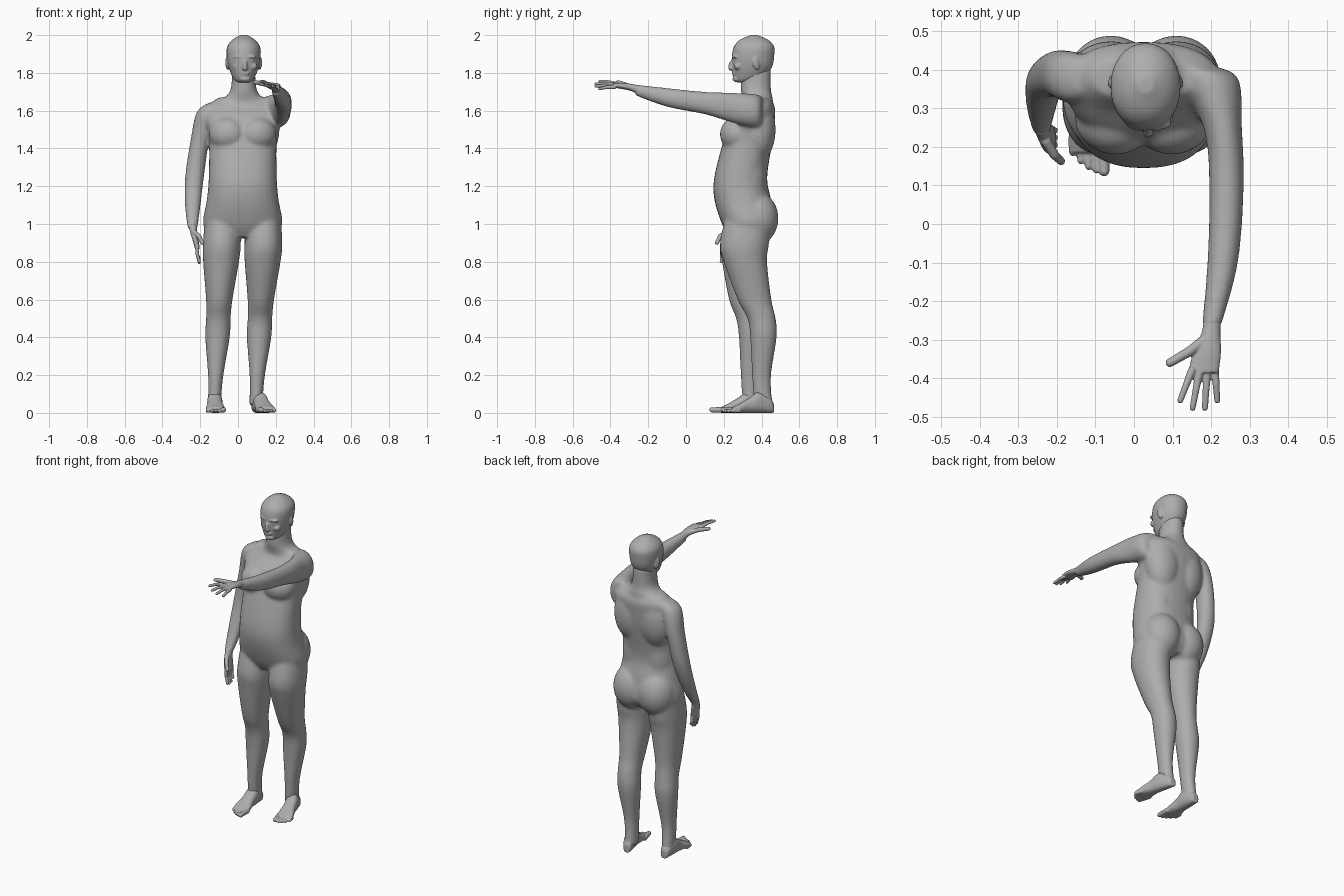
import bpy
import bmesh
import math
from mathutils import Matrix, Vector

cube = bpy.data.objects.get("Cube")
if cube:
    bpy.data.objects.remove(cube, do_unlink=True)

skin = bpy.data.materials.new("grey skin")
skin.use_nodes = True
grey = (.42, .42, .42, 1)
skin.diffuse_color = grey
skin.node_tree.nodes["Principled BSDF"].inputs["Base Color"].default_value = grey


def smooth_rows(rows, steps):
    """Catmull-Rom interpolation of whole section rows."""
    rows = [Vector(row) for row in rows]
    result = []
    for before, start, end, after in zip(rows[:1] + rows, rows, rows[1:], rows[2:] + rows[-1:]):
        slope_in = (end - before) / 2
        slope_out = (after - start) / 2
        for step in range(steps):
            t = step / steps
            ease = t * t * (3 - 2 * t)
            result.append(start.lerp(end, ease) + slope_in * t * (1 - t) ** 2
                          - slope_out * t * t * (1 - t))
    return result + [rows[-1]]


def signed_power(value, power):
    return math.copysign(abs(value) ** (2 / power), value)


def loft(bm, rows, along_y=False, power=2.1, sides=28, steps=5):
    """Rows hold x, y, z, half width and half depth (half height along y)."""
    rings = []
    for x, y, z, width, depth in smooth_rows(rows, steps):
        ring = []
        for i in range(sides):
            angle = math.tau * i / sides
            u = signed_power(math.cos(angle), power) * width
            v = signed_power(math.sin(angle), power) * depth
            position = (x + u, y, z + v) if along_y else (x + u, y + v, z)
            ring.append(bm.verts.new(position))
        rings.append(ring)
    for low, high in zip(rings, rings[1:]):
        for i in range(sides):
            j = (i + 1) % sides
            bm.faces.new((low[i], low[j], high[j], high[i]))
    bm.faces.new(rings[0])
    bm.faces.new(rings[-1])


def ball(bm, centre, radii, turn=0, tilt=0):
    matrix = (Matrix.Translation(centre) @ Matrix.Rotation(turn, 4, "Z")
              @ Matrix.Rotation(tilt, 4, "X") @ Matrix.Diagonal((*radii, 1)))
    bmesh.ops.create_uvsphere(bm, u_segments=24, v_segments=14, radius=1, matrix=matrix)


def digit(bm, points, radius):
    """A finger or toe: a chain of tapered segments with rounded joints."""
    points = [Vector(point) for point in points]
    for start, end in zip(points, points[1:]):
        direction = end - start
        narrow = radius * .87
        rotation = direction.to_track_quat("Z", "Y").to_matrix().to_4x4()
        bmesh.ops.create_cone(bm, cap_ends=True, segments=14, radius1=radius, radius2=narrow,
                              depth=direction.length,
                              matrix=Matrix.Translation((start + end) / 2) @ rotation)
        ball(bm, start, [radius] * 3)
        ball(bm, end, [narrow] * 3)
        radius = narrow


def finish(bm, name, voxel, smoothing):
    """Fuse the overlapping volumes of a part into one smooth surface."""
    bmesh.ops.recalc_face_normals(bm, faces=bm.faces)
    mesh = bpy.data.meshes.new(name)
    bm.to_mesh(mesh)
    bm.free()
    mesh.materials.append(skin)
    part = bpy.data.objects.new(name, mesh)
    bpy.context.collection.objects.link(part)
    fuse = part.modifiers.new("fuse", "REMESH")
    fuse.mode = "VOXEL"
    fuse.voxel_size = voxel
    fuse.use_smooth_shade = True
    soften = part.modifiers.new("soften", "SMOOTH")
    soften.factor = .5
    soften.iterations = smoothing


middle = .025
body = bmesh.new()

# Trunk
trunk = [(.33, .93, .16, .1), (.33, 1, .21, .14), (.3, 1.13, .19, .15), (.29, 1.25, .18, .14),
         (.33, 1.45, .18, .13), (.35, 1.55, .2, .12), (.38, 1.62, .19, .09), (.38, 1.67, .13, .06)]
loft(body, [(middle, *row) for row in trunk], power=2.3)

# Neck sloping out into the shoulders
loft(body, [(.03, .38, 1.6, .17, .08), (.03, .38, 1.66, .11, .08), (.03, .37, 1.71, .07, .08),
            (.03, .37, 1.82, .06, .08)])

# Leg sections: depth position, height, half width, half depth
leg = [(.33, 1.04, .09, .12), (.31, .9, .1, .13), (.31, .8, .095, .115), (.34, .6, .07, .09),
       (.37, .5, .065, .075), (.38, .4, .065, .07), (.37, .19, .04, .05), (.38, .04, .035, .05)]
# Foot sections: distance from heel, half width, height
foot = [(0, .02, .05), (.02, .03, .08), (.08, .04, .11), (.13, .04, .08), (.18, .05, .05),
        (.22, .05, .03)]

for side, label in ((-1, "right"), (1, "left")):
    # Chest, shoulder blade, buttock and flank
    ball(body, (middle + side * .08, .265, 1.475), (.1, .085, .09), turn=side * .25)
    ball(body, (middle + side * .085, .385, 1.5), (.11, .09, .17))
    ball(body, (middle + side * .085, .375, 1.03), (.115, .115, .14))
    ball(body, (middle + side * .07, .33, 1.25), (.1, .095, .25))

    # Leg, leaning sideways and striding apart below the hip
    rows = []
    for y, z, width, depth in leg:
        stride = min(max((.85 - z) * 3, 0), 1)
        rows.append((middle + side * .11 - max(.9 - z, 0) * .047,
                     y + side * .03 * stride, z, width, depth))
    loft(body, rows)

    # Foot, turned outwards on the left
    heel = Vector((rows[-1][0], rows[-1][1] + .055, 0))
    turned = .145 + .115 * side
    sole = bmesh.new()
    loft(sole, [(heel.x + turned * reach, heel.y - reach, height / 2, width, height / 2)
                for reach, width, height in foot], along_y=True, power=2.3)
    for i in range(5):
        radius = .011 if i else .016
        across = heel.x + side * (i - 2) * .02
        toe = []
        for reach in (.2 - .004 * i, .268 - .003 * i * i):
            toe.append((across + turned * reach, heel.y - reach, radius))
        digit(sole, toe, radius)
    finish(sole, label + "_foot", .004, 5)

# Lowered right arm
loft(body, [(-.13, .38, 1.64, .03, .04), (-.16, .38, 1.59, .06, .065), (-.2, .39, 1.45, .05, .06),
            (-.23, .37, 1.25, .05, .05), (-.24, .31, 1.08, .04, .04), (-.24, .25, .97, .025, .03)])

# Raised left arm
loft(body, [(.13, .41, 1.59, .06, .07), (.19, .38, 1.595, .08, .09), (.23, .25, 1.615, .05, .08),
            (.24, .1, 1.64, .045, .06), (.23, -.1, 1.67, .04, .05), (.2, -.27, 1.71, .025, .03)],
     along_y=True)
finish(body, "body", .007, 22)

# Skull and jaw
head = bmesh.new()
skull = [(.3, 1.75, .03, .03), (.33, 1.77, .055, .075), (.35, 1.83, .08, .105),
         (.355, 1.89, .09, .112), (.36, 1.94, .087, .106), (.36, 1.975, .06, .075),
         (.36, 2, .02, .02)]
loft(head, [(.03, *row) for row in skull])

# Nose, lips and chin
face = .037
ball(head, (face, .245, 1.842), (.012, .02, .034), tilt=-.35)
ball(head, (face, .243, 1.825), (.016, .02, .012))
ball(head, (face, .255, 1.8), (.025, .012, .006))
ball(head, (face, .256, 1.79), (.02, .012, .007))
ball(head, (face, .268, 1.768), (.03, .022, .017))
for side in (-1, 1):
    # Brow, eye, cheek and ear
    ball(head, (face + side * .033, .257, 1.885), (.03, .014, .008), turn=side * .25)
    ball(head, (face + side * .033, .264, 1.863), (.014, .012, .007), turn=side * .25)
    ball(head, (face + side * .04, .275, 1.835), (.026, .02, .02))
    ball(head, (.03 + side * .087, .372, 1.85), (.009, .019, .035), turn=side * .35, tilt=.2)
finish(head, "head", .0045, 6)

# Left hand, palm down with spread fingers
hand = bmesh.new()
loft(hand, [(.205, -.23, 1.7, .023, .03), (.2, -.28, 1.72, .024, .02), (.19, -.33, 1.73, .036, .017),
            (.18, -.385, 1.735, .04, .013)], along_y=True)
for i in range(4):
    base = Vector((.15 + .02 * i, -.38, 1.745 - .007 * i))
    tip = Vector((.12 + .032 * i, -.48 + .01 * (i - 1.5) ** 2, 1.755 - .013 * i))
    knuckle = base.lerp(tip, .5) + Vector((0, 0, .004))
    digit(hand, (base, knuckle, tip), .0105)
digit(hand, ((.185, -.3, 1.725), (.145, -.33, 1.74), (.093, -.36, 1.75)), .015)
finish(hand, "left_hand", .0035, 2)

# Right hand, hanging with the thumb forward
hand = bmesh.new()
loft(hand, [(-.24, .265, 1, .023, .03), (-.235, .24, .955, .018, .03), (-.225, .225, .915, .016, .04),
            (-.215, .22, .87, .013, .037)])
for i in range(4):
    y = .19 + i * .019
    digit(hand, ((-.217, y, .88), (-.216, y, .84),
                 (-.205, y - .004, .795 + .006 * (i - 1) ** 2)), .0105)
digit(hand, ((-.228, .215, .955), (-.207, .18, .935), (-.189, .163, .9)), .014)
finish(hand, "right_hand", .0035, 2)
